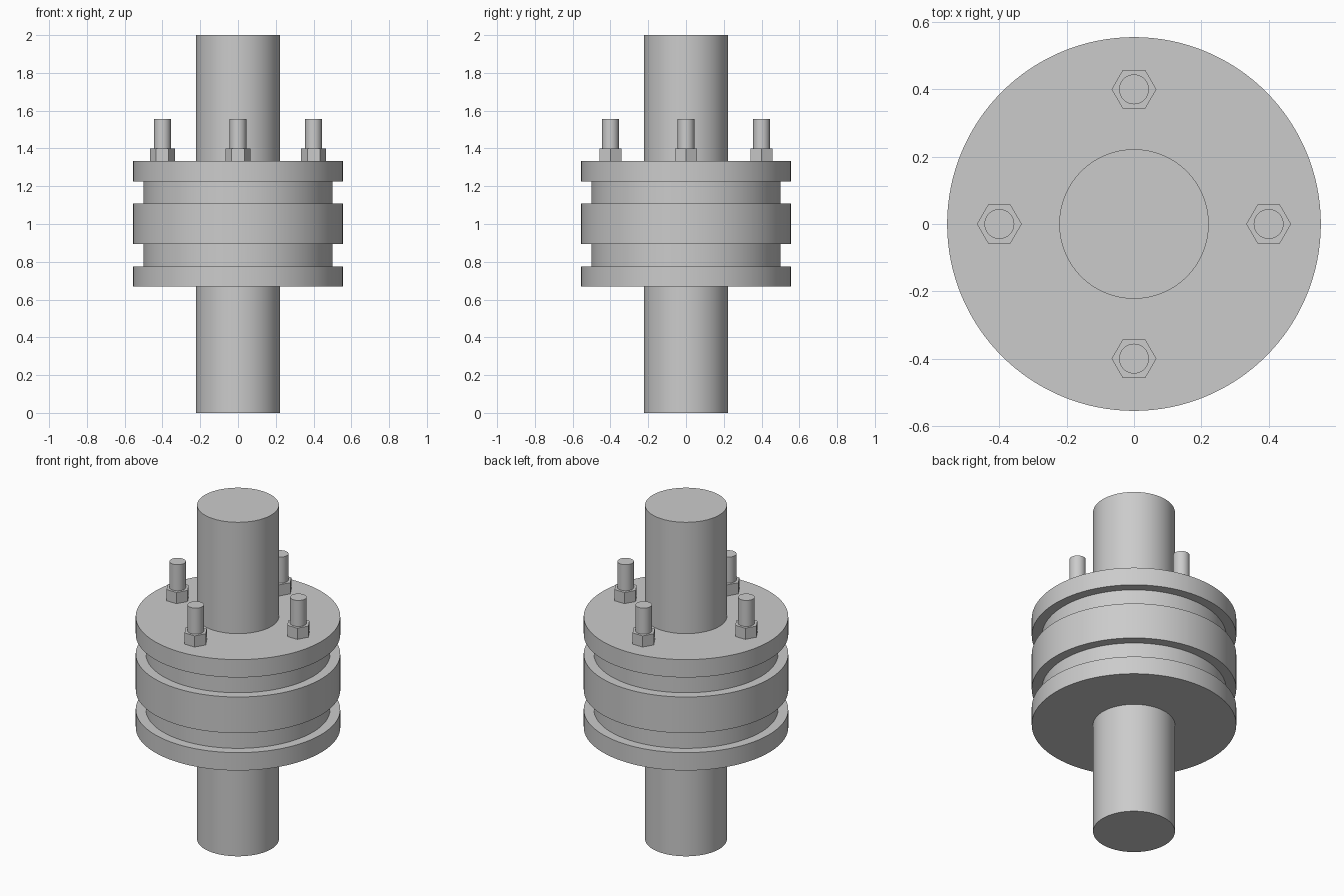
import bpy
import math

default_cube = bpy.data.objects.get("Cube")
if default_cube:
    bpy.data.objects.remove(default_cube, do_unlink=True)

# One plain grey metal
GREY = (0.6, 0.6, 0.6, 1.0)
metal = bpy.data.materials.new("grey_metal")
metal.use_nodes = True
metal.diffuse_color = GREY
metal.node_tree.nodes["Principled BSDF"].inputs["Base Color"].default_value = GREY


def cylinder(name, radius, bottom, top, x=0.0, y=0.0, sides=128):
    """Upright capped cylinder between two heights."""
    bpy.ops.mesh.primitive_cylinder_add(
        vertices=sides, radius=radius, depth=top - bottom,
        location=(x, y, (bottom + top) / 2))
    part = bpy.context.object
    part.name = name
    part.data.materials.append(metal)
    if sides > 6:
        bpy.ops.object.shade_smooth_by_angle(angle=math.radians(30))
    return part


FLANGE_TOP = 1.333

# Shafts, butting against the outer flange faces
cylinder("lower_shaft", 0.222, 0.0, 0.68)
cylinder("upper_shaft", 0.222, 1.32, 2.0)

# Coupling body: two flanges, a narrower core and a central ring
cylinder("lower_flange", 0.555, 0.669, 0.776)
cylinder("core", 0.5, 0.77, 1.23)
cylinder("central_ring", 0.555, 0.893, 1.109)
cylinder("upper_flange", 0.555, 1.226, FLANGE_TOP)

# Four studs with hexagonal nuts, one flat-to-flat pair facing front and back
for label, angle in (("left", 0), ("back", 90), ("right", 180), ("front", 270)):
    x = 0.4 * math.cos(math.radians(angle))
    y = 0.4 * math.sin(math.radians(angle))
    nut = cylinder(label + "_nut", 0.0665, FLANGE_TOP - 0.005, 1.4, x, y, sides=6)
    nut.rotation_euler.z = math.radians(30)
    cylinder(label + "_stud", 0.0444, FLANGE_TOP - 0.01, 1.556, x, y, sides=48)
